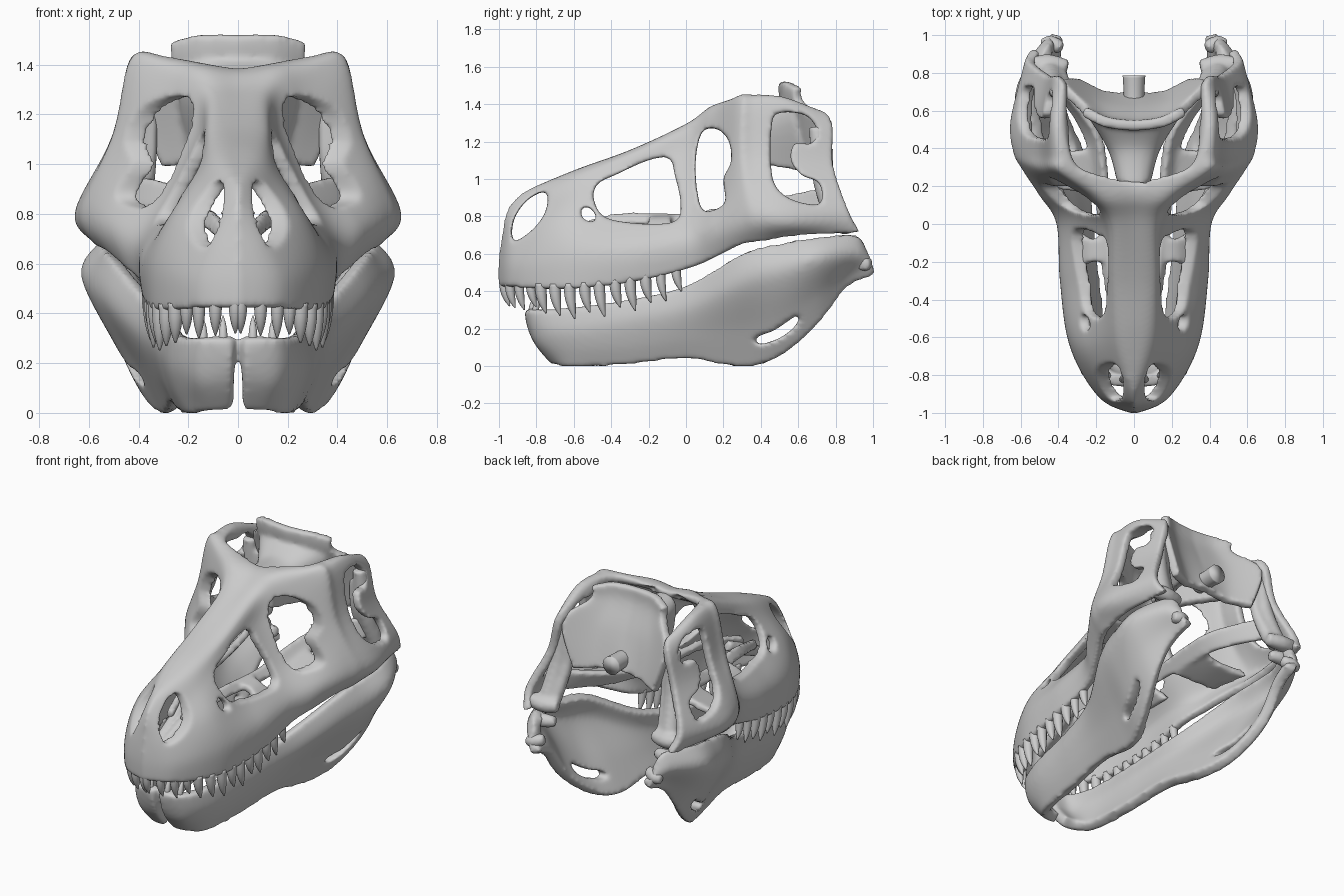
import bpy, bmesh, math
from mathutils import Vector

if "Cube" in bpy.data.objects:
    bpy.data.objects.remove(bpy.data.objects["Cube"])


def spline(pts, n, closed=False):
    """Smooth curve through the points, n samples per span."""
    p = [Vector(q) for q in pts]
    m = len(p)
    out = []
    for i in range(m if closed else m - 1):
        if closed:
            a, b, c, d = (p[(i + k) % m] for k in (-1, 0, 1, 2))
        else:
            a, b, c, d = (p[min(max(i + k, 0), m - 1)] for k in (-1, 0, 1, 2))
        for s in range(n):
            t = s / n
            out.append(0.5 * (2 * b + (c - a) * t + (2 * a - 5 * b + 4 * c - d) * t * t
                              + (3 * b - a - 3 * c + d) * t ** 3))
    if not closed:
        out.append(p[-1])
    return out


def across_spline(col, n):
    """Cross-section that stays level where it meets the mirror plane."""
    first = Vector((-col[1].x, col[1].y, col[1].z)) if col[0].x < .001 < col[1].x else col[0]
    return spline([first, *col], n)[n:]


def loft(bm, rails, n=8, across=6):
    """Skin a sheet over lengthwise rails listed from top to bottom."""
    cols = [across_spline(col, across) for col in zip(*[spline(r, n) for r in rails])]
    grid = [[bm.verts.new((max(v.x, 0), v.y, v.z)) for v in c] for c in cols]
    for a, b in zip(grid, grid[1:]):
        for j in range(len(a) - 1):
            bm.faces.new((a[j], a[j + 1], b[j + 1], b[j]))


def tube(bm, pts, radii, sides=12, n=5):
    """Round bar with a radius at each path point."""
    path = spline(pts, n)
    rad = spline([(r, 0, 0) for r in radii], n)
    rings = []
    for i, c in enumerate(path):
        d = path[min(i + 1, len(path) - 1)] - path[max(i - 1, 0)]
        q = d.to_track_quat('Z', 'Y')
        rings.append([bm.verts.new(c + q @ Vector((math.cos(a), math.sin(a), 0)) * rad[i].x)
                      for a in (2 * math.pi * k / sides for k in range(sides))])
    for a, b in zip(rings, rings[1:]):
        for k in range(sides):
            bm.faces.new((a[k], a[(k + 1) % sides], b[(k + 1) % sides], b[k]))
    bm.faces.new(rings[0][::-1])
    bm.faces.new(rings[-1])


def make(name, bm):
    me = bpy.data.meshes.new(name)
    bm.to_mesh(me)
    bm.free()
    ob = bpy.data.objects.new(name, me)
    bpy.context.collection.objects.link(ob)
    return ob


def cutter(name, holes):
    """Side-view outlines pushed through the whole width."""
    bm = bmesh.new()
    for h in holes:
        f = bm.faces.new([bm.verts.new((-1, v.x, v.y)) for v in
                          spline([(y, z, 0) for y, z in h], 5, True)])
        ext = bmesh.ops.extrude_face_region(bm, geom=[f])['geom']
        bmesh.ops.translate(bm, vec=(2, 0, 0),
                            verts=[v for v in ext if isinstance(v, bmesh.types.BMVert)])
    bmesh.ops.recalc_face_normals(bm, faces=bm.faces)
    ob = make(name, bm)
    ob.hide_render = True
    return ob


def bone(ob, thick=0, offset=-1, cut=None, voxel=0.014, smooth=8):
    """Mirror, thicken, cut and melt into a smooth bone surface."""
    ob.modifiers.new("mirror", 'MIRROR').merge_threshold = 0.002

    def melt():
        r = ob.modifiers.new("melt", 'REMESH')
        r.mode = 'VOXEL'
        r.voxel_size = voxel
        r.use_smooth_shade = True
    if thick:
        s = ob.modifiers.new("thick", 'SOLIDIFY')
        s.thickness, s.offset = thick, offset
    melt()
    if cut:
        b = ob.modifiers.new("cut", 'BOOLEAN')
        b.operation, b.solver, b.object = 'DIFFERENCE', 'EXACT', cut
        melt()
    s = ob.modifiers.new("smooth", 'SMOOTH')
    s.factor, s.iterations = 0.5, smooth
    bpy.ops.object.select_all(action='DESELECT')
    ob.select_set(True)
    bpy.context.view_layer.objects.active = ob
    bpy.ops.object.convert(target='MESH')
    if cut:
        bpy.data.objects.remove(cut)


# upper skull: rails running from the snout tip to the back
midline = [(0, -.82, .955), (0, -.7, 1.005), (0, -.55, 1.065), (0, -.3, 1.155), (0, 0, 1.29),
           (0, .13, 1.37), (0, .22, 1.385), (.3, .3, 1.38), (.34, .5, 1.36), (.34, .72, 1.28)]
roof = [(0, -.9, .91), (.045, -.8, .95), (.09, -.6, 1.03), (.11, -.3, 1.14), (.12, 0, 1.28),
        (.18, .13, 1.38), (.28, .25, 1.43), (.33, .34, 1.44), (.37, .52, 1.43), (.37, .75, 1.36)]
brow = [(0, -.96, .83), (.09, -.88, .82), (.16, -.63, .93), (.15, -.3, 1.05), (.17, 0, 1.13),
        (.27, .14, 1.24), (.42, .28, 1.41), (.43, .36, 1.42), (.44, .55, 1.4), (.42, .79, 1.28)]
side = [(0, -.985, .7), (.13, -.915, .7), (.27, -.65, .78), (.26, -.3, .82), (.28, 0, .88),
        (.38, .15, .94), (.49, .28, 1.12), (.5, .36, 1.12), (.51, .55, 1.1), (.47, .79, 1.08)]
cheek = [(0, -1.005, .55), (.18, -.92, .55), (.335, -.65, .6), (.385, -.3, .63), (.405, 0, .68),
         (.5, .15, .74), (.6, .3, .8), (.64, .38, .81), (.655, .55, .8), (.57, .87, .84)]
rim = [(0, -1.005, .42), (.18, -.92, .42), (.335, -.65, .41), (.38, -.3, .445), (.39, 0, .515),
       (.45, .15, .575), (.53, .3, .645), (.56, .4, .66), (.57, .6, .69), (.55, .93, .71)]
bm = bmesh.new()
loft(bm, [midline, roof, brow, side, cheek, rim])
skull_holes = cutter("skull_hole_cutter", [
    [(-.75, .93), (-.85, .885), (-.92, .78), (-.92, .67), (-.82, .73), (-.75, .83)],
    [(-.09, 1.11), (-.2, 1.1), (-.37, 1.025), (-.475, .97), (-.49, .88), (-.42, .79),
     (-.2, .76), (-.05, .78), (-.03, .88), (-.06, 1.02)],
    [(-.56, .84), (-.55, .79), (-.5, .77), (-.48, .8), (-.52, .85)],
    [(.09, 1.255), (.17, 1.265), (.23, 1.2), (.24, 1.09), (.2, 1.0), (.21, .88), (.15, .835),
     (.085, .84), (.055, .98), (.055, 1.13)],
    [(.46, 1.3), (.51, 1.355), (.64, 1.34), (.7, 1.26), (.67, 1.19), (.58, 1.19), (.56, 1.1),
     (.62, 1.02), (.71, .98), (.725, .88), (.66, .865), (.53, .91), (.46, 1.02)]])
bone(make("upper_skull", bm), .055, -1, skull_holes, .012, 10)

# lower jaw
jaw_top = [(.018, -.87, .3), (.17, -.83, .3), (.26, -.62, .315), (.3, -.3, .36), (.36, 0, .435),
           (.5, .3, .605), (.54, .5, .66), (.55, .7, .695), (.48, .91, .705), (.42, .97, .62)]
jaw_upper = [(.018, -.85, .2), (.175, -.81, .2), (.27, -.62, .2), (.32, -.3, .25), (.38, 0, .31),
             (.53, .3, .44), (.6, .5, .5), (.63, .7, .57), (.53, .91, .6), (.45, 1.0, .56)]
jaw_lower = [(.018, -.805, .11), (.16, -.78, .11), (.25, -.6, .1), (.29, -.3, .12), (.33, 0, .16),
             (.4, .3, .19), (.47, .5, .23), (.52, .7, .37), (.47, .88, .49), (.45, 1.01, .52)]
jaw_base = [(.018, -.72, .01), (.12, -.7, 0), (.2, -.6, -.01), (.24, -.3, .005), (.27, 0, .035),
            (.3, .3, -.01), (.37, .5, .045), (.44, .7, .21), (.44, .87, .42), (.43, 1.01, .48)]
bm = bmesh.new()
loft(bm, [jaw_top, jaw_upper, jaw_lower, jaw_base])
jaw_hole = cutter("jaw_hole_cutter", [
    [(.38, .115), (.38, .155), (.47, .19), (.56, .25), (.61, .28), (.58, .21), (.49, .145)]])
bone(make("lower_jaw", bm), .07, -1, jaw_hole)

# jaw joint: cross-wise socket and rear knob
bm = bmesh.new()
tube(bm, [(.37, .83, .65), (.45, .85, .645), (.53, .84, .65)], [.035, .045, .04])
tube(bm, [(.38, .93, .57), (.44, .955, .55), (.49, .945, .54)], [.035, .045, .035])
bone(make("jaw_joint", bm))

# braincase: occipital crest plate, vaulted walls and condyle
bm = bmesh.new()
loft(bm, [[(0, .52, 1.52), (.15, .54, 1.52), (.27, .6, 1.49)],
          [(0, .53, 1.42), (.15, .55, 1.42), (.27, .61, 1.41)],
          [(0, .6, 1.25), (.2, .63, 1.25), (.39, .74, 1.28)],
          [(0, .68, 1.03), (.15, .68, 1.01), (.3, .75, .99)]])
loft(bm, [[(0, .2, 1.34), (0, .4, 1.34), (0, .55, 1.42)],
          [(.06, .22, 1.3), (.11, .4, 1.29), (.22, .58, 1.36)],
          [(.05, .25, 1.1), (.08, .42, 1.08), (.16, .66, 1.04)]])
bone(make("braincase", bm), .055, 0)
bm = bmesh.new()
tube(bm, [(0, .6, 1.1), (0, .7, 1.1), (0, .785, 1.1)], [.055, .055, .06])
make("occipital_condyle", bm).data.shade_smooth()

# quadrates: broad columns ending in cross-wise knuckles
bm = bmesh.new()
tube(bm, [(.4, .7, 1.28), (.42, .73, 1.0), (.45, .81, .76)], [.045, .055, .06])
tube(bm, [(.35, .71, 1.2), (.36, .72, 1.0), (.4, .8, .78)], [.03, .035, .045])
tube(bm, [(.35, .83, .755), (.45, .85, .75), (.55, .84, .76)], [.04, .05, .045])
bone(make("quadrates", bm))

# palate: long wings to the quadrates and plates reaching out to the cheeks
bm = bmesh.new()
loft(bm, [[(.04, -.65, .74), (.1, -.35, .81), (.13, 0, .81), (.15, .3, .86), (.2, .5, .9),
           (.38, .73, .95)],
          [(.05, -.65, .68), (.14, -.35, .75), (.18, 0, .75), (.22, .3, .78), (.27, .5, .8),
           (.43, .75, .82)]])
loft(bm, [[(.2, .15, .76), (.35, .18, .74), (.46, .2, .73)],
          [(.2, .4, .82), (.34, .39, .78), (.54, .42, .76)]])
loft(bm, [[(.13, -.2, .78), (.22, -.2, .77), (.3, -.24, .7)],
          [(.15, -.06, .79), (.22, -.08, .77), (.3, -.03, .7)]])
bone(make("palate", bm), .045, 0)
bm = bmesh.new()
tube(bm, [(.02, -.88, .56), (.03, -.7, .64), (.05, -.5, .73)], [.025, .035, .035])
bone(make("vomer", bm))

# teeth: curved cones along the upper rim, plus a small front pair below
bm = bmesh.new()
edge = spline(rim, 60)


def tooth(base, length, r, up=-1):
    pts = [base + Vector((0, .03 * (t * t), up * length * t)) for t in (0, .35, .7, 1)]
    tube(bm, pts, [r, r * .95, r * .65, r * .12], 12, 3)


heights = [.1, .11, .12, .1, .13, .14, .16, .13, .16, .12, .15, .12, .13, .1, .1]
dist, k, last = 0.0, 0, edge[0]
for p in edge:
    dist += (p - last).length
    last = p
    if k < len(heights) and dist > .04 + k * .083 and p.y < 0:
        inward = Vector((-.028, .02 if p.y < -.8 else 0, .03))
        tooth(p + inward, heights[k] + .03, .031 if 3 < k < 12 else .026)
        k += 1
tooth(Vector((.06, -.825, .28)), .11, .018, 1)
tooth(Vector((.14, -.805, .28)), .1, .018, 1)
bmesh.ops.recalc_face_normals(bm, faces=bm.faces)
teeth = make("teeth", bm)
teeth.data.shade_smooth()
teeth.modifiers.new("mirror", 'MIRROR').use_mirror_merge = False
